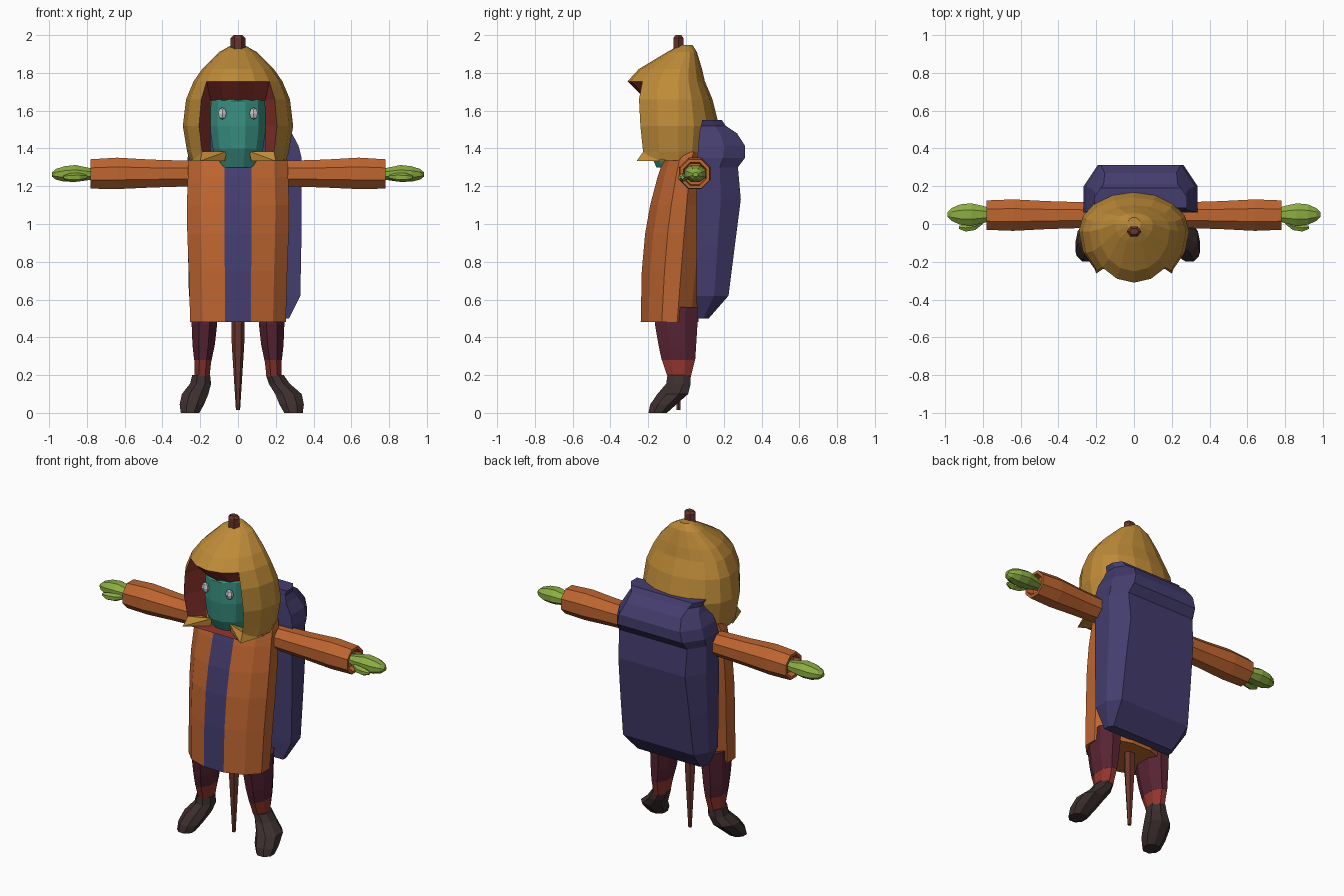
import bpy, bmesh
from math import sin, cos, pi, sqrt
from mathutils import Vector

if "Cube" in bpy.data.objects:
    bpy.data.objects.remove(bpy.data.objects["Cube"])

# ---------- colours ----------
def material(name, rgb):
    m = bpy.data.materials.new(name)
    lin = [((c / 255 + 0.055) / 1.055) ** 2.4 for c in rgb]
    m.diffuse_color = (*lin, 1)
    m.use_nodes = True
    m.node_tree.nodes["Principled BSDF"].inputs["Base Color"].default_value = m.diffuse_color
    return m

OCHRE = material("ochre cloth", (190, 139, 56))
ORANGE = material("orange cloth", (190, 101, 48))
PURPLE = material("dark purple cloth", (68, 61, 110))
TEAL = material("teal skin", (58, 146, 131))
RED = material("dull red", (146, 54, 46))
MAROON = material("maroon cloth", (88, 36, 52))
BOOT = material("dark leather", (60, 47, 46))
GREEN = material("leaf green", (139, 173, 66))
GREY = material("pale grey", (205, 205, 205))
WOOD = material("brown wood", (104, 53, 42))

# ---------- helpers ----------
def finish(name, bm, *mats):
    bmesh.ops.remove_doubles(bm, verts=bm.verts, dist=1e-4)
    bmesh.ops.recalc_face_normals(bm, faces=bm.faces)
    me = bpy.data.meshes.new(name)
    bm.to_mesh(me)
    bm.free()
    for m in mats:
        me.materials.append(m)
    ob = bpy.data.objects.new(name, me)
    bpy.context.collection.objects.link(ob)
    return ob

def skin(bm, rings, closed=True, caps=(True, True), skip=None):
    """Joins point rings with quads; skip(row, column) leaves a gap."""
    vs = [[bm.verts.new(p) for p in r] for r in rings]
    n = len(vs[0])
    for i in range(len(vs) - 1):
        for j in range(n if closed else n - 1):
            if skip and skip(i, j):
                continue
            k = (j + 1) % n
            bm.faces.new((vs[i][j], vs[i][k], vs[i + 1][k], vs[i + 1][j]))
    for ring, cap in zip((vs[0], vs[-1]), caps):
        if cap:
            bm.faces.new(ring)
    return vs

def oval(c, rx, ry, n, axis="z", phase=0.5):
    """Ring of n points about c, first point near the front (-y)."""
    pts = []
    for i in range(n):
        a = 2 * pi * (i + phase) / n
        u, v = rx * sin(a), -ry * cos(a)
        pts.append(Vector(c) + (Vector((u, v, 0)) if axis == "z" else Vector((0, v, u))))
    return pts

def tube(name, rows, n, mat, axis="z", phase=0.5):
    bm = bmesh.new()
    skin(bm, [oval(c, rx, ry, n, axis, phase) for c, rx, ry in rows])
    return finish(name, bm, mat)

# ---------- coat with front stripe ----------
# rows: height, half width, front y, back y
coat_rows = [(.48, .262, -.245, .07), (.75, .27, -.24, .10), (.95, .278, -.222, .115),
             (1.1, .28, -.195, .12), (1.25, .275, -.155, .12), (1.335, .272, -.125, .115),
             (1.38, .26, -.06, .10)]
bm = bmesh.new()
skin(bm, [oval((0, (f + b) / 2, z), w, (b - f) / 2, 12) for z, w, f, b in coat_rows])
bm.faces.ensure_lookup_table()
for f in bm.faces:
    c = f.calc_center_median()
    if abs(c.x) < .02 and c.y < -.05 and len(f.verts) == 4:
        f.material_index = 1
finish("coat", bm, ORANGE, PURPLE)

# ---------- hood, open at the front ----------
# rows: height, half width, front y, middle y, back y
hood_rows = [(1.335, .255, -.32, -.04, .13), (1.385, .27, -.305, -.04, .15),
             (1.52, .292, -.325, -.04, .175), (1.66, .275, -.335, -.04, .14),
             (1.755, .235, -.31, -.04, .10), (1.82, .19, -.25, -.03, .085),
             (1.91, .10, -.10, 0, .058), (1.947, .035, -.035, 0, .035)]
rings = []
for z, w, f, m, b in hood_rows:
    ring = []
    for i in range(16):
        a = 2 * pi * i / 16
        ry = m - f if cos(a) > 0 else b - m
        ring.append(Vector((w * sin(a), m - ry * cos(a), z)))
    rings.append(ring)
OPEN = (14, 15, 0, 1)          # columns left open for the face
bm = bmesh.new()
skin(bm, rings, caps=(False, True), skip=lambda i, j: i < 4 and j in OPEN)
for v in [v for v in bm.verts if not v.link_faces]:
    bm.verts.remove(v)
finish("hood", bm, OCHRE)

# lining runs from the hood opening back to the face
edge = [rings[i][14] for i in range(5)] + [rings[4][j] for j in (15, 0, 1)]
edge += [rings[i][2] for i in range(4, -1, -1)]
inner = []
for i, p in enumerate(edge):
    x = p.x * .87 if 4 <= i <= 8 else (-.145 if p.x < 0 else .145)
    inner.append(Vector((x, -.06 - .15 * sqrt(max(0, 1 - (x / .152) ** 2)), min(p.z, 1.655))))
bm = bmesh.new()
skin(bm, [edge, inner], closed=False, caps=(False, False))
bm.faces.new([bm.verts.new(p) for p in rings[0][2:15]])
finish("hood_lining", bm, RED)

# collar flaps below the opening
for s, side in ((-1, "left"), (1, "right")):
    bm = bmesh.new()
    for p in ((.255, -.10, 1.333), (.20, -.262, 1.333), (.06, -.17, 1.385), (.07, -.17, 1.333),
              (.19, -.225, 1.385), (.19, -.13, 1.36)):
        bm.verts.new((s * p[0], p[1], p[2]))
    bmesh.ops.convex_hull(bm, input=bm.verts)
    finish(side + "_collar_flap", bm, OCHRE)

# ---------- head and eyes ----------
tube("head", [((0, -.05, 1.30), .11, .11), ((0, -.06, 1.40), .138, .148),
              ((0, -.06, 1.52), .155, .16), ((0, -.06, 1.65), .148, .158),
              ((0, -.05, 1.74), .10, .10)], 12, TEAL)
for s, side in ((-1, "left"), (1, "right")):
    bm = bmesh.new()
    bmesh.ops.create_uvsphere(bm, u_segments=6, v_segments=4, radius=1)
    for v in bm.verts:
        v.co = Vector((s * .083 + v.co.x * .025, -.202 + v.co.y * .02, 1.585 + v.co.z * .032))
    finish(side + "_eye", bm, GREY)

# ---------- sleeves, hands, thumbs ----------
for s, side in ((-1, "left"), (1, "right")):
    def row(x, z, r, y=.047, ry=None):
        return ((s * x, y, z), r, ry or r)
    tube(side + "_sleeve", [row(.2, 1.267, .072), row(.28, 1.267, .074), row(.46, 1.267, .08),
                            row(.64, 1.268, .09), row(.78, 1.265, .084), row(.78, 1.265, .066),
                            row(.74, 1.265, .06)], 8, ORANGE, "x")
    tube(side + "_hand", [row(.74, 1.265, .025, .05, .03), row(.80, 1.265, .037, .05, .05),
                          row(.86, 1.268, .048, .05, .064), row(.92, 1.265, .044, .05, .058),
                          row(.965, 1.263, .03, .05, .036), row(.985, 1.262, .012, .05, .014)],
         8, GREEN, "x")
    tube(side + "_thumb", [row(.80, 1.25, .012, .01), row(.84, 1.247, .023, -.012),
                           row(.89, 1.246, .023, -.02), row(.925, 1.247, .009, -.018)],
         6, GREEN, "x")

# ---------- legs ----------
for s, side, splay in ((-1, "left", -.018), (1, "right", .022)):
    tube(side + "_trouser", [((s * .178, -.05, .56), .075, .125), ((s * .178, -.052, .47), .073, .122),
                             ((s * .182, -.046, .36), .064, .108), ((s * .186, -.04, .28), .05, .096)],
         8, MAROON)
    tube(side + "_sock", [((s * .186, -.04, .28), .049, .095), ((s * .19, -.036, .19), .042, .066)],
         8, RED)
    tube(side + "_boot", [((s * .195, -.038, .20), .051, .065), ((s * (.207 + splay / 2), -.04, .155), .06, .07),
                          ((s * (.245 + splay), -.07, .10), .076, .088),
                          ((s * (.262 + splay), -.12, .045), .07, .075),
                          ((s * (.272 + splay), -.15, 0), .053, .053)], 8, BOOT)

# ---------- wooden pole ----------
tube("pole", [((0, -.04, .015), .011, .011), ((0, -.04, .36), .033, .028), ((0, -.04, .6), .036, .03),
              ((0, -.04, 1.985), .039, .03), ((0, -.04, 2), .024, .018)], 6, WOOD)

# ---------- backpack ----------
# rows: height, half width, front y, back y
pack_rows = [(.50, .235, .06, .12), (.62, .295, .055, .225), (.88, .30, .055, .258),
             (1.13, .302, .055, .29), (1.30, .30, .06, .275), (1.35, .302, .06, .312),
             (1.415, .285, .065, .312), (1.48, .25, .07, .27), (1.52, .235, .08, .21),
             (1.55, .245, .085, .19)]
bm = bmesh.new()
sections = []
for z, w, f, b in pack_rows:
    m, v = f + .55 * (b - f), w - .3 * (b - f)
    sections.append([Vector((.035 + x, y, z)) for x, y in
                     ((-w, f), (w, f), (w, m), (v, b), (-v, b), (-w, m))])
skin(bm, sections)
finish("backpack", bm, PURPLE)
